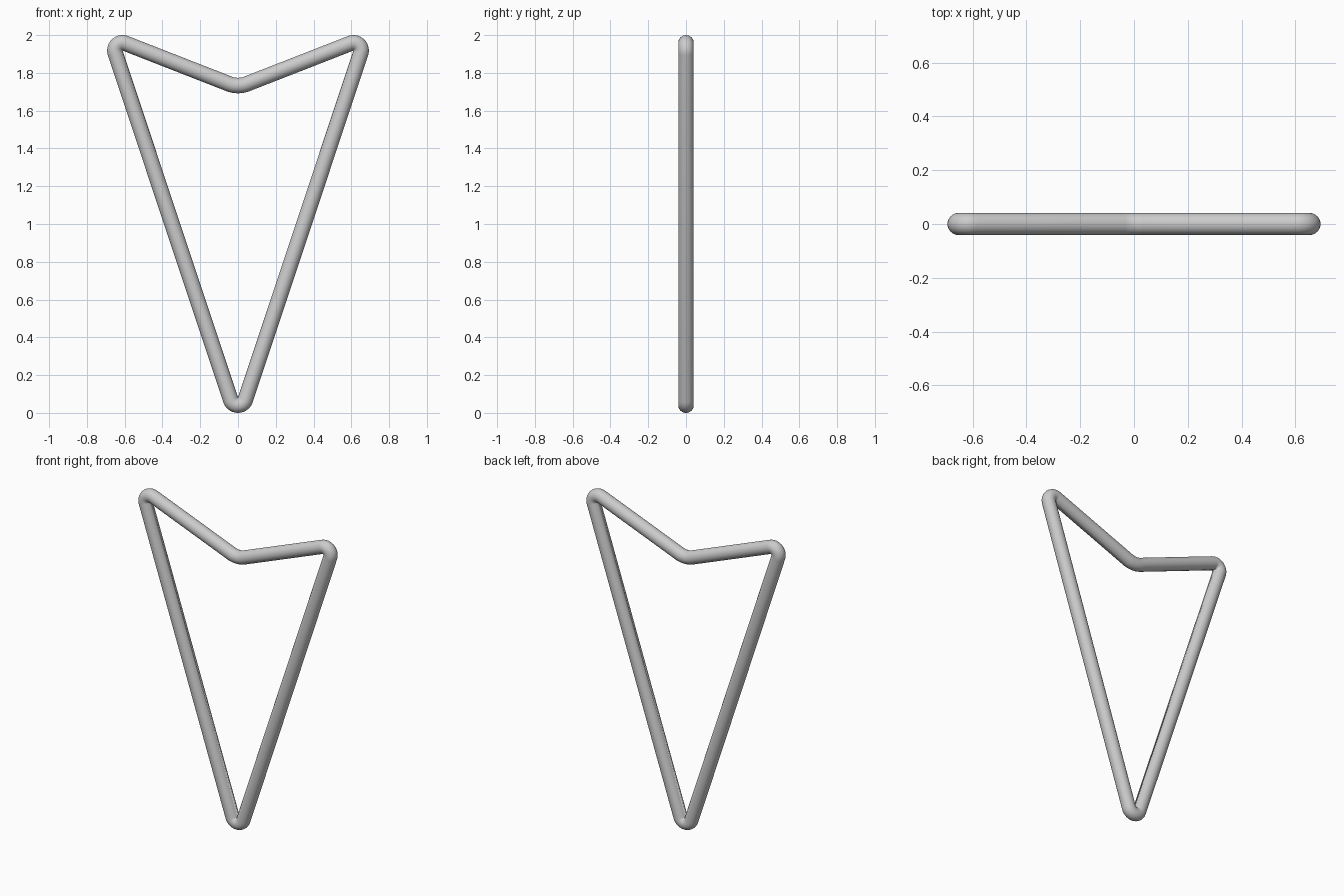
import bpy, bmesh
from math import sin, cos, pi, atan2, asin, hypot
from mathutils import Vector

cube = bpy.data.objects.get("Cube")
if cube:
    bpy.data.objects.remove(cube, do_unlink=True)

TUBE = 0.041        # tube radius, also the bend radius of the pointed corners
DIP = 0.13          # bend radius of the shallow dip at the top
SIDES = 32
STEPS = 14

# Bend centres in the x-z plane
bottom = Vector((0, 2 * TUBE))
corner = Vector((0.611, 2 - 2 * TUBE))
dip = Vector((0, 1.733 + DIP))

# Directions of the tangent bars between the bends
side = corner - bottom
lean = atan2(side.x, side.y)
drop = dip.y - corner.y
slope = asin((TUBE + DIP) / hypot(corner.x, drop)) - atan2(drop, corner.x)


def arc(centre, radius, start, end, flip=1):
    """Centreline points of a bend, each with its outward direction."""
    result = []
    for i in range(STEPS + 1):
        a = start + (end - start) * i / STEPS
        d = Vector((cos(a), sin(a)))
        result.append((centre + d * radius, d * flip))
    return result


# Closed centreline, running counter-clockwise from the bottom
path = arc(bottom, TUBE, lean - pi, -lean)
path += arc(corner, TUBE, -lean, pi / 2 + slope)
path += arc(dip, DIP, slope - pi / 2, -slope - pi / 2, -1)
path += arc(Vector((-corner.x, corner.y)), TUBE, pi / 2 - slope, pi + lean)

# Sweep a round section along the centreline
bm = bmesh.new()
rings = []
for p, d in path:
    ring = []
    for k in range(SIDES):
        a = 2 * pi * k / SIDES
        q = p + d * TUBE * cos(a)
        ring.append(bm.verts.new((q.x, TUBE * sin(a), q.y)))
    rings.append(ring)
for i, ring in enumerate(rings):
    after = rings[(i + 1) % len(rings)]
    for k in range(SIDES):
        n = (k + 1) % SIDES
        bm.faces.new((ring[k], ring[n], after[n], after[k]))
bmesh.ops.remove_doubles(bm, verts=bm.verts, dist=0.0002)
bmesh.ops.recalc_face_normals(bm, faces=bm.faces)

mesh = bpy.data.meshes.new("bent_tube_frame")
bm.to_mesh(mesh)
bm.free()
frame = bpy.data.objects.new("bent_tube_frame", mesh)
bpy.context.collection.objects.link(frame)

# Plain grey metal
grey = bpy.data.materials.new("light_grey")
grey.use_nodes = True
colour = (0.6, 0.6, 0.6, 1)
grey.diffuse_color = colour
grey.node_tree.nodes["Principled BSDF"].inputs["Base Color"].default_value = colour
mesh.materials.append(grey)

bpy.ops.object.select_all(action="DESELECT")
frame.select_set(True)
bpy.context.view_layer.objects.active = frame
bpy.ops.object.shade_smooth_by_angle()
